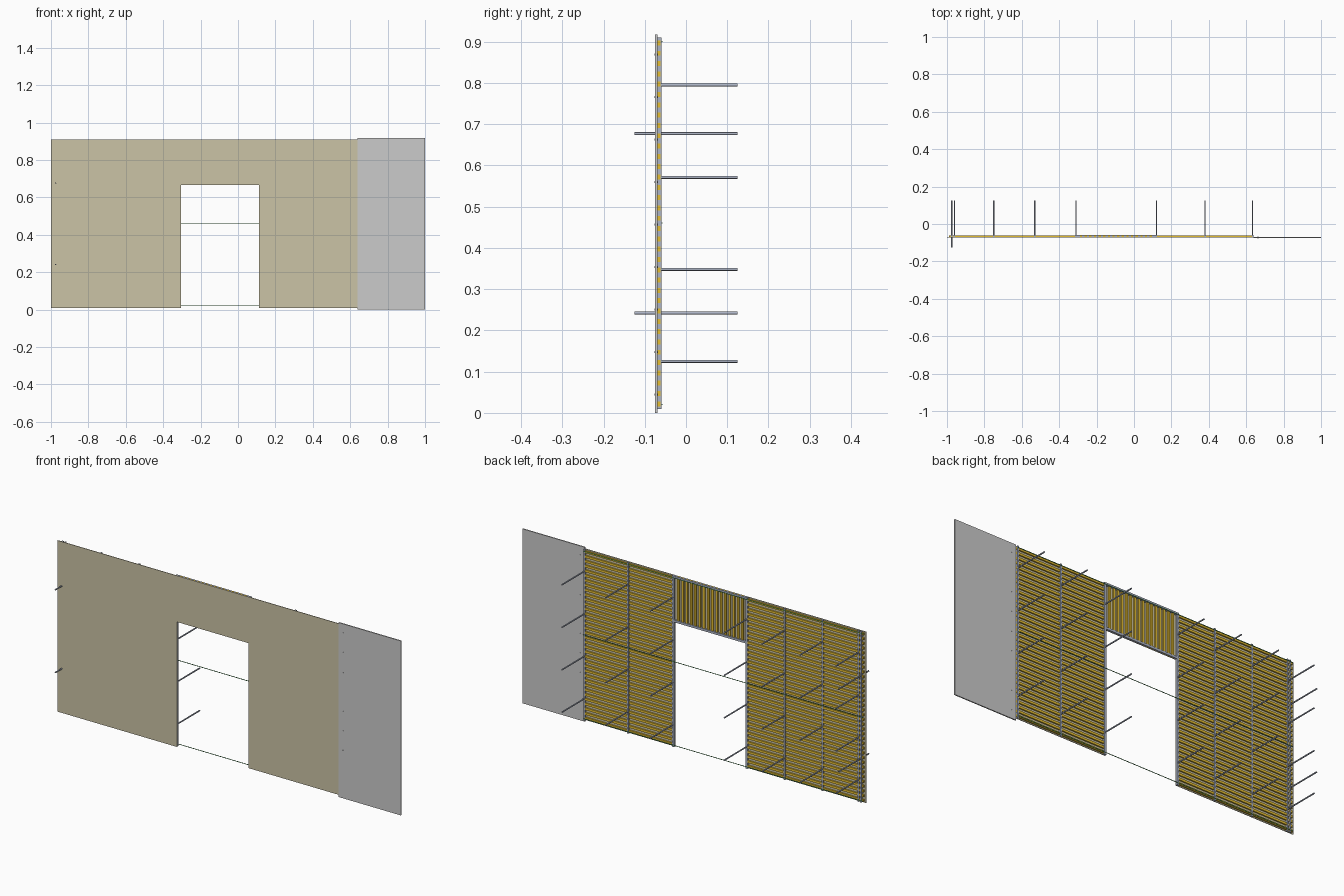
import bpy, bmesh, math
from mathutils import Matrix, Vector

if "Cube" in bpy.data.objects:
    bpy.data.objects.remove(bpy.data.objects["Cube"])


def material(name, rgb):
    m = bpy.data.materials.new(name)
    m.diffuse_color = (*rgb, 1)
    m.use_nodes = True
    m.node_tree.nodes["Principled BSDF"].inputs["Base Color"].default_value = m.diffuse_color
    return m


TAN = material("tan_board", (0.60, 0.55, 0.38))
ORANGE = material("orange_lath", (0.80, 0.52, 0.03))
STEEL = material("blue_steel", (0.42, 0.46, 0.56))
GREEN = material("green_line", (0.08, 0.35, 0.10))


def finish(bm, name, mat=None):
    me = bpy.data.meshes.new(name)
    bm.to_mesh(me)
    bm.free()
    ob = bpy.data.objects.new(name, me)
    bpy.context.collection.objects.link(ob)
    if mat:
        me.materials.append(mat)
    return ob


def add_box(bm, x0, x1, y0, y1, z0, z1):
    mid = Vector(((x0 + x1) / 2, (y0 + y1) / 2, (z0 + z1) / 2))
    size = Matrix.Diagonal((x1 - x0, y1 - y0, z1 - z0, 1))
    bmesh.ops.create_cube(bm, size=1, matrix=Matrix.Translation(mid) @ size)


def add_rod(bm, x, z, y0, y1, r):
    m = Matrix.Translation((x, (y0 + y1) / 2, z)) @ Matrix.Rotation(math.pi / 2, 4, 'X')
    bmesh.ops.create_cone(bm, cap_ends=True, segments=10, radius1=r, radius2=r,
                          depth=y1 - y0, matrix=m)


def boxes(name, mat, items):
    bm = bmesh.new()
    for b in items:
        add_box(bm, *b)
    return finish(bm, name, mat)


def rods(name, mat, items):
    bm = bmesh.new()
    for r in items:
        add_rod(bm, *r)
    ob = finish(bm, name, mat)
    for p in ob.data.polygons:
        p.use_smooth = len(p.vertices) == 4
    return ob


# Main dimensions
LEFT, RIGHT, BOTTOM, TOP = -1.0, 0.638, 0.01, 0.91
DOOR_L, DOOR_R, DOOR_TOP = -0.305, 0.112, 0.667
STUDS = [-0.96, -0.75, -0.53, -0.31, 0.12, 0.38, 0.634]
LEVELS = [0.125, 0.348, 0.571, 0.795]
PITCH = 0.025

# Front board with the doorway, extruded from one outline
bm = bmesh.new()
outline = [(LEFT, BOTTOM), (DOOR_L, BOTTOM), (DOOR_L, DOOR_TOP), (DOOR_R, DOOR_TOP),
           (DOOR_R, BOTTOM), (RIGHT, BOTTOM), (RIGHT, TOP), (LEFT, TOP)]
face = bm.faces.new([bm.verts.new((x, -0.072, z)) for x, z in outline])
ext = bmesh.ops.extrude_face_region(bm, geom=[face])
bmesh.ops.translate(bm, vec=(0, 0.003, 0),
                    verts=[v for v in ext["geom"] if isinstance(v, bmesh.types.BMVert)])
bmesh.ops.recalc_face_normals(bm, faces=bm.faces)
finish(bm, "front_board", TAN)

# Plain end panel
boxes("end_panel", None, [(0.638, 1.0, -0.075, -0.069, 0.0, 0.917)])

# Horizontal laths either side of the doorway
laths = []
for i in range(36):
    z = BOTTOM + i * PITCH + 0.006
    for x0, x1 in ((-0.99, DOOR_L - 0.008), (DOOR_R + 0.008, 0.639)):
        laths.append((x0, x1, -0.069, -0.062, z, z + 0.012))
boxes("side_laths", ORANGE, laths)

# Vertical laths over the doorway
n = 16
step = (DOOR_R - DOOR_L - 0.02) / n
boxes("header_laths", ORANGE,
      [(DOOR_L + 0.016 + i * step, DOOR_L + 0.028 + i * step,
        -0.069, -0.062, DOOR_TOP, TOP) for i in range(n)])

# Upright studs, including the extra one carrying the long bolts
boxes("studs", STEEL, [(x - 0.004, x + 0.004, -0.069, -0.060, BOTTOM, TOP)
                       for x in STUDS + [-0.975]])

# Doorway jambs and header rails
boxes("door_frame", STEEL, [
    (DOOR_L - 0.010, DOOR_L, -0.069, -0.0595, BOTTOM, TOP),
    (DOOR_R, DOOR_R + 0.012, -0.069, -0.0595, BOTTOM, TOP),
    (DOOR_L, DOOR_R, -0.069, -0.0595, DOOR_TOP, DOOR_TOP + 0.012),
    (DOOR_L, DOOR_R, -0.069, -0.0595, TOP - 0.012, TOP)])

# Rear tie rods on every stud
rods("rear_tie_rods", STEEL, [(x, z, -0.066, 0.125, 0.0036)
                              for x in STUDS for z in LEVELS])

# Long rods passing right through the wall
rods("through_rods", STEEL, [(-0.975, z, -0.125, 0.125, 0.0036) for z in (0.242, 0.677)])

# Thin horizontal lines along the back
boxes("guide_lines", GREEN, [(-0.99, 0.638, -0.0600, -0.0575, z - 0.0012, z + 0.0012)
                             for z in (0.02, 0.46, 0.90)])

# Small fixings along the edge of the end panel
rods("panel_fixings", None, [(0.664, 0.045 + i * 0.103, -0.0765, -0.0675, 0.0025)
                             for i in range(9)])
